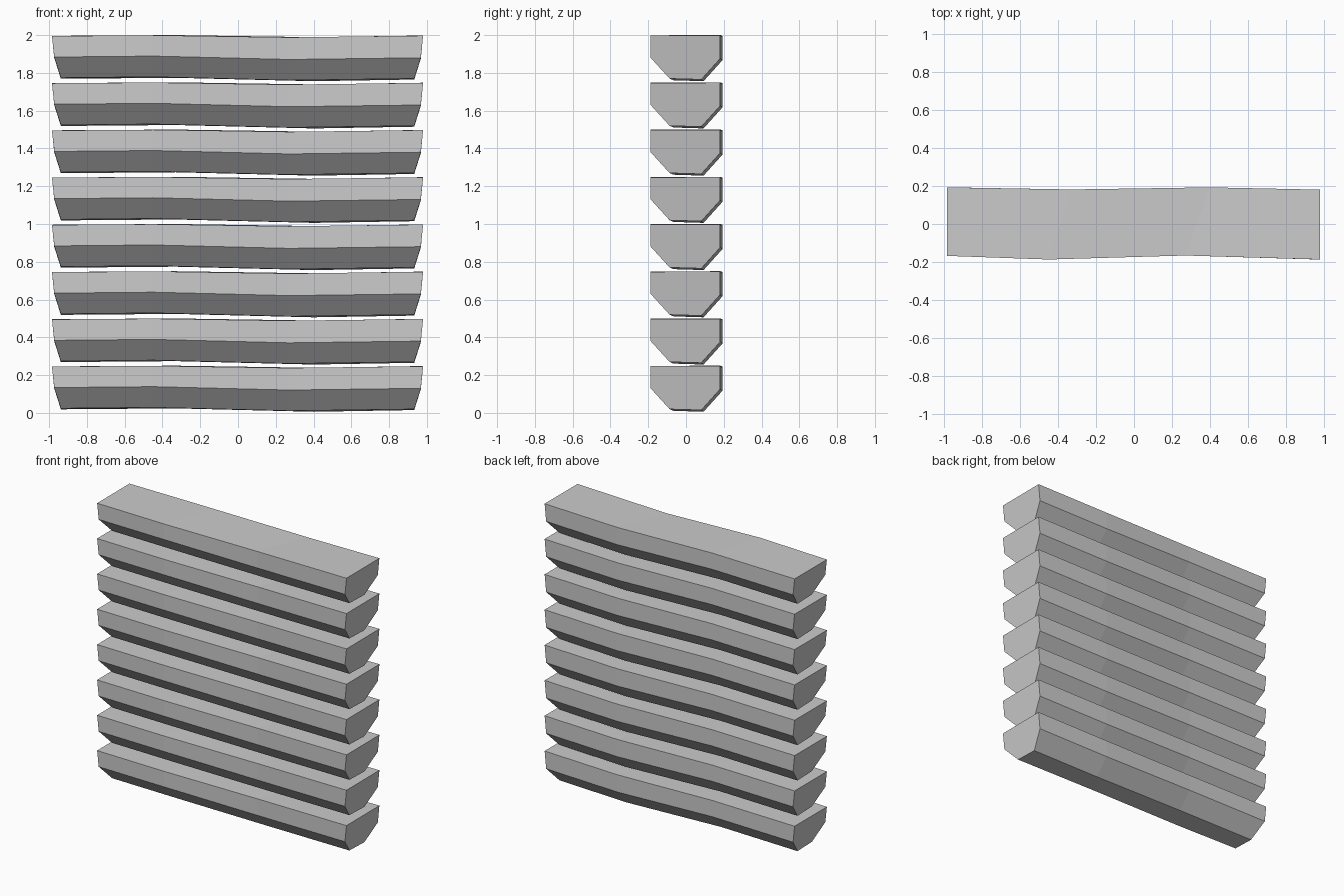
import bpy, bmesh

if "Cube" in bpy.data.objects:
    bpy.data.objects.remove(bpy.data.objects["Cube"])

# Stations along the plank: x of front edge, x of back edge,
# y of front, y of back, height shift of top, height shift of bottom
STATIONS = [
    (-0.985, -0.985, -0.168, 0.193, 0.245, 0.022),
    (-0.450, -0.330, -0.187, 0.182, 0.249, 0.027),
    (0.270, 0.400, -0.166, 0.193, 0.238, 0.009),
    (0.980, 0.980, -0.187, 0.181, 0.247, 0.018),
]


def section(i):
    """Six-sided plank section: flat top, upright sides, chamfered underside."""
    xf, xb, yf, yb, zt, zb = STATIONS[i]
    s = {0: 1, 3: -1}.get(i, 0)          # ends taper inward going down
    zm = zb + 0.112
    return [
        (xf, yf, zt),
        (xf + 0.012 * s, yf, zm),
        (xf + 0.047 * s, yf + 0.100, zb + 0.002),
        (xb + 0.047 * s, yb - 0.100, zb - 0.003),
        (xb + 0.012 * s, yb, zm - 0.004),
        (xb, yb, zt + 0.001),
    ]


def plank_mesh():
    bm = bmesh.new()
    rings = [[bm.verts.new(p) for p in section(i)] for i in range(len(STATIONS))]
    for a, b in zip(rings, rings[1:]):
        for k in range(6):
            n = (k + 1) % 6
            bm.faces.new((a[k], a[n], b[n], b[k]))
    bm.faces.new(rings[0])
    bm.faces.new(rings[-1])
    bmesh.ops.recalc_face_normals(bm, faces=bm.faces)
    mesh = bpy.data.meshes.new("plank")
    bm.to_mesh(mesh)
    bm.free()
    return mesh


# Stack of eight identical wavy planks
mesh = plank_mesh()
for i in range(8):
    plank = bpy.data.objects.new(f"plank_{i + 1}", mesh)
    plank.location.z = 0.25 * i
    bpy.context.collection.objects.link(plank)
